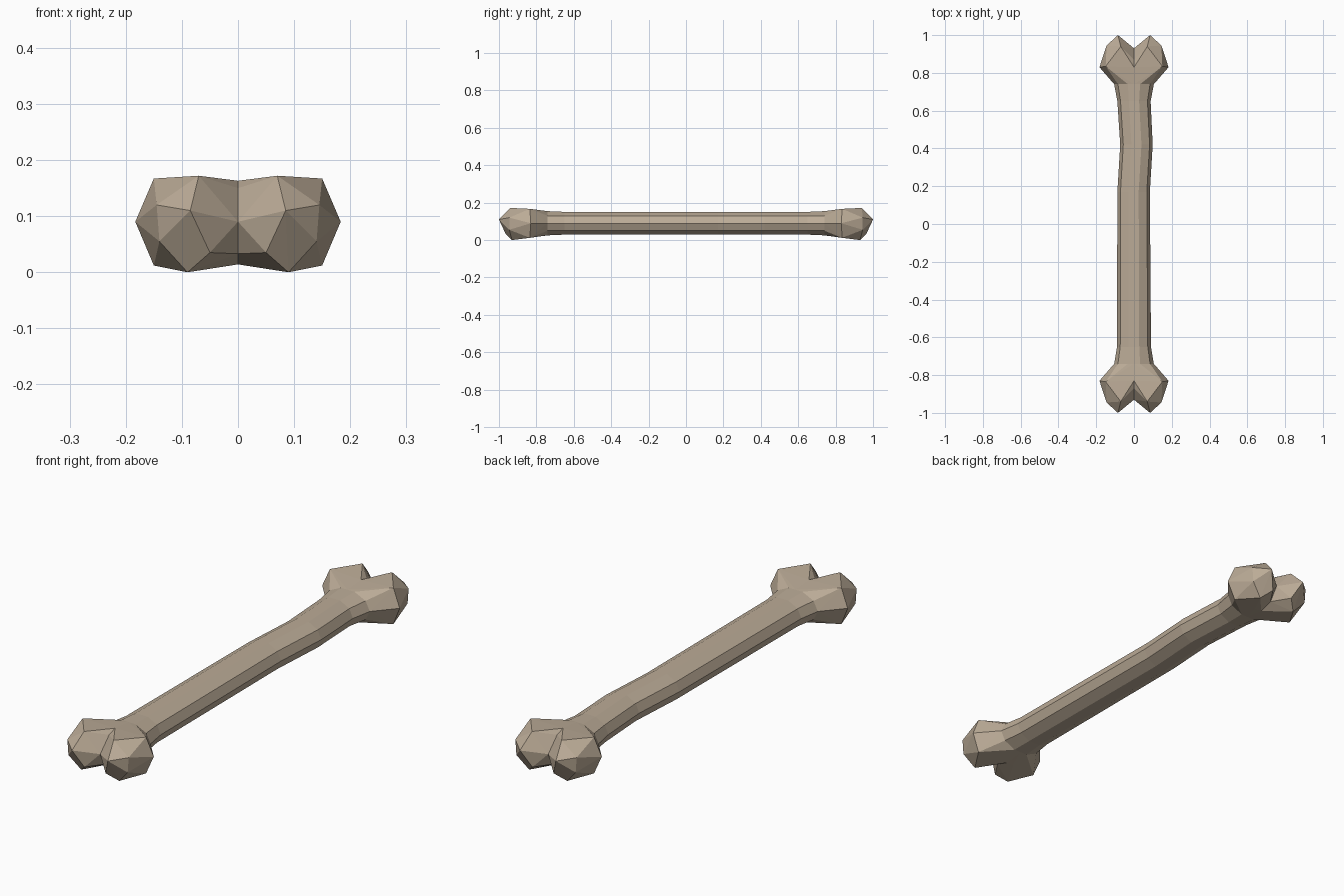
import bpy, bmesh, math

if "Cube" in bpy.data.objects:
    bpy.data.objects.remove(bpy.data.objects["Cube"])

bone = bpy.data.materials.new("aged bone")
bone.diffuse_color = (0.50, 0.41, 0.31, 1)
bone.use_nodes = True
bone.node_tree.nodes["Principled BSDF"].inputs["Base Color"].default_value = bone.diffuse_color
ZC = 0.09  # height of the bone's axis


def finish(name, bm):
    bmesh.ops.recalc_face_normals(bm, faces=bm.faces[:])
    me = bpy.data.meshes.new(name)
    bm.to_mesh(me)
    bm.free()
    me.materials.append(bone)
    ob = bpy.data.objects.new(name, me)
    bpy.context.collection.objects.link(ob)
    return ob


def ring(y, rx, rz, dx=0):
    return [(dx + rx * math.cos(math.radians(36 * i)), y,
             ZC + rz * math.sin(math.radians(36 * i))) for i in range(10)]


# Shaft: ten-sided tube with a slight sideways bend
bm = bmesh.new()
stations = [(-0.74, .105, .068, 0), (-0.65, .09, .064, 0), (0.17, .086, .064, -.002),
            (0.42, .086, .064, .013), (0.65, .088, .064, 0), (0.74, .105, .068, 0)]
rings = [[bm.verts.new(p) for p in ring(*s)] for s in stations]
for a, b in zip(rings, rings[1:]):
    for i in range(10):
        j = (i + 1) % 10
        bm.faces.new((a[i], a[j], b[j], b[i]))
finish("shaft", bm)

# Knuckles: one faceted lobe, mirrored to both sides and both ends
lobe = [p for p in ring(0.74, .105, .068) if p[0] > 0]
lobe += [(0, .74, ZC + .0647), (0, .74, ZC - .0647),
         (0, .83, .163), (0, .83, .014), (.035, .83, .164), (.035, .83, .013),
         (.183, .83, .09), (.150, .835, .167), (.150, .835, .012),
         (.070, .94, .172), (.090, .93, 0), (.085, 1, .11),
         (.145, .945, .12), (.140, .945, .055), (.050, .965, .035),
         (0, .93, .09), (0, .87, .15), (0, .89, .033)]
bm = bmesh.new()
for p in lobe:
    bm.verts.new(p)
bmesh.ops.convex_hull(bm, input=bm.verts[:])
bmesh.ops.delete(bm, geom=[v for v in bm.verts if not v.link_faces], context='VERTS')
bmesh.ops.recalc_face_normals(bm, faces=bm.faces[:])
# open the hidden seams against the mirror plane and the shaft
inner = [f for f in bm.faces if all(v.co.x < 1e-4 for v in f.verts)
         or all(abs(v.co.y - .74) < 1e-4 for v in f.verts)]
bmesh.ops.delete(bm, geom=inner, context='FACES')
knuckles = finish("knuckles", bm)
mod = knuckles.modifiers.new("mirror", 'MIRROR')
mod.use_axis = (True, True, False)
